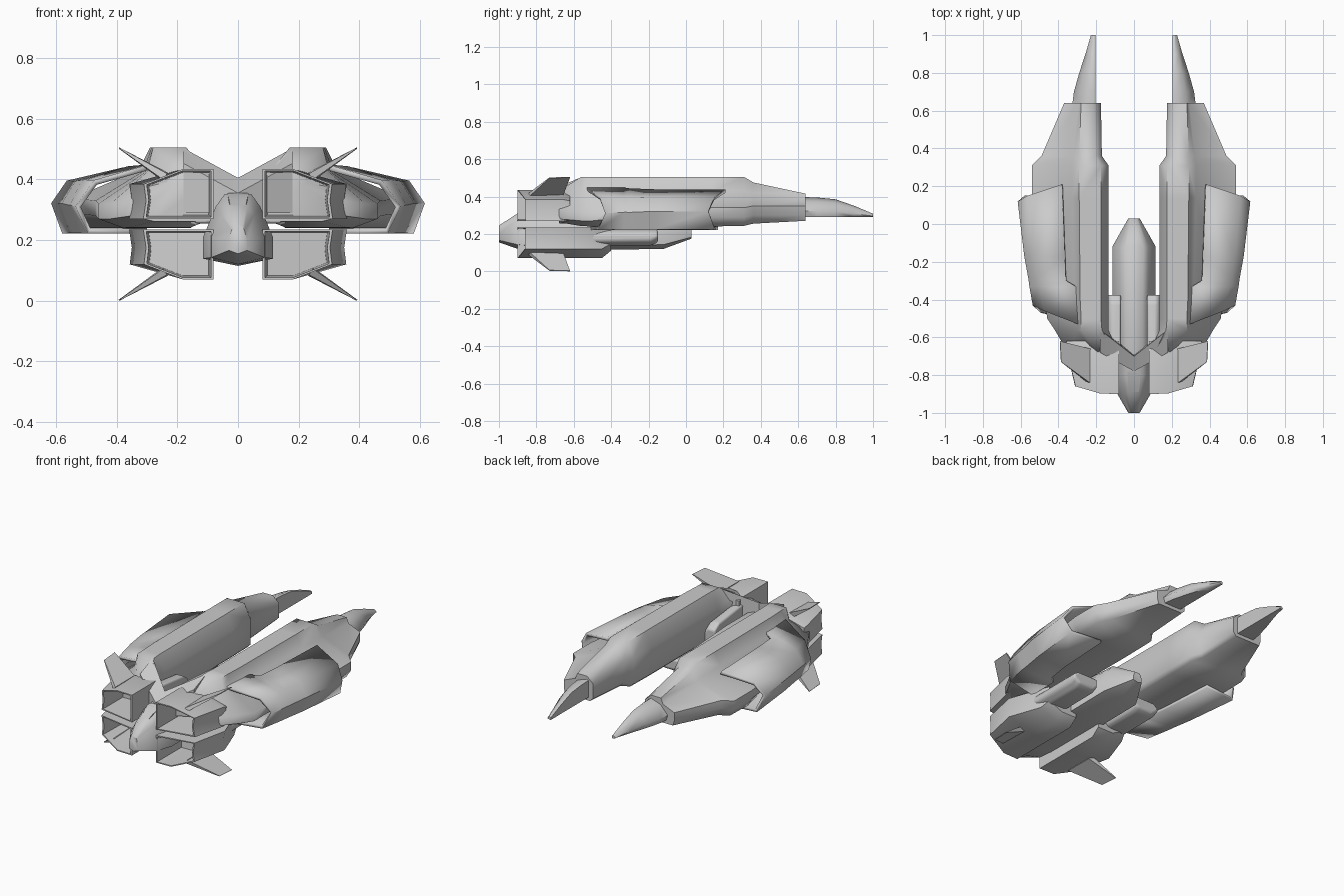
import bpy, bmesh
from mathutils import Vector

if "Cube" in bpy.data.objects:
    bpy.data.objects.remove(bpy.data.objects["Cube"])


def loft(name, rings, mirror=True, closed=True, angle=38, bevel=0, shell=0):
    """Skin a list of equal-length rings of 3D points."""
    bm = bmesh.new()
    vr = [[bm.verts.new(p) for p in r] for r in rings]
    n = len(vr[0])
    for a, b in zip(vr, vr[1:]):
        for i in range(n if closed else n - 1):
            j = (i + 1) % n
            bm.faces.new((a[i], a[j], b[j], b[i]))
    if closed:
        bm.faces.new(vr[0])
        bm.faces.new(vr[-1])
    bmesh.ops.recalc_face_normals(bm, faces=bm.faces)
    me = bpy.data.meshes.new(name)
    bm.to_mesh(me)
    bm.free()
    ob = bpy.data.objects.new(name, me)
    bpy.context.collection.objects.link(ob)
    if shell:
        m = ob.modifiers.new("Shell", 'SOLIDIFY')
        m.thickness, m.offset = shell, 0
    if bevel:
        m = ob.modifiers.new("Round", 'BEVEL')
        m.width, m.segments, m.angle_limit = bevel, 3, 0.45
    if mirror:
        m = ob.modifiers.new("Mirror", 'MIRROR')
        m.use_mirror_merge = False
    bpy.ops.object.select_all(action='DESELECT')
    ob.select_set(True)
    bpy.context.view_layer.objects.active = ob
    bpy.ops.object.shade_smooth_by_angle(angle=angle * 3.14159 / 180)
    return ob


def flip(rings):
    """Reflect upper parts to the lower half."""
    return [[(x, y, 0.505 - z) for x, y, z in r] for r in rings]


# Long side hulls: y, inner x, top inner x, top outer x, edge x, top z, inner z, edge z, bottom z
hull = [
    (0.64, .175, .215, .28, .37, .415, .38, .33, .27),
    (0.36, .17, .205, .29, .49, .475, .41, .33, .255),
    (0.31, .135, .175, .29, .54, .505, .42, .32, .243),
    (0.14, .135, .175, .29, .54, .505, .42, .32, .240),
    (-0.40, .135, .175, .285, .47, .505, .42, .31, .240),
    (-0.50, .135, .175, .28, .46, .505, .42, .30, .240),
    (-0.56, .135, .17, .28, .42, .505, .42, .30, .242),
    (-0.68, .085, .11, .19, .35, .43, .41, .31, .262)]
rings = []
for y, xi, xa, xb, xo, zt, zi, ze, zb in hull:
    drop = (zt - ze) * 0.4
    flat = .88 if y > 0 else .55
    rings.append([(xi, y, zb + .02), (xi, y, zi), (xa, y, zt), (xb, y, zt),
                  (xb + (xo - xb) * .15, y, zt - drop), (xo, y, ze + .02),
                  (xo, y, ze - .03), (xb + (xo - xb) * flat, y, zb), (xi + .02, y, zb)])
loft("side_hull", rings, angle=62)

# Pointed prong tips
tips = [(.62, .328, .397), (.70, .318, .395), (.80, .290, .385), (.90, .257, .35), (1.0, .228, .308)]
loft("prong_tip", [[(.205, y, .29), (.205, y, zt - .005), (.215, y, zt),
                    (.205 + (xo - .205) * .6, y, .29 + (zt - .29) * .8),
                    (xo, y, .29 + (zt - .29) * .3), (xo - .01, y, .29)]
                   for y, xo, zt in tips], angle=58)

# Open C-shaped outer cowls
cowl = [
    [(.38, .21, .43), (.56, .15, .388), (.607, .12, .32), (.575, .15, .23), (.38, .17, .23)],
    [(.365, -.17, .43), (.53, -.17, .388), (.572, -.17, .32), (.54, -.17, .23), (.36, -.17, .23)],
    [(.36, -.30, .435), (.51, -.29, .39), (.55, -.29, .315), (.52, -.29, .23), (.34, -.30, .23)],
    [(.30, -.335, .44), (.50, -.33, .39), (.545, -.33, .315), (.515, -.33, .23), (.30, -.33, .23)],
    [(.295, -.53, .44), (.47, -.46, .39), (.527, -.43, .31), (.49, -.47, .23), (.30, -.51, .23)]]
loft("outer_cowl", cowl, closed=False, shell=.018, angle=45)

# Hollow engine boxes, upper and lower
prof = [(.08, .27), (.08, .435), (.18, .435), (.31, .385), (.303, .33), (.312, .27)]


def wide(y, k=1.0, out=.047):
    return [(x + (out if x > .3 else 0), y, .27 + (z - .27) * k) for x, z in prof]


def rear(dy, s):
    return [(.19 + (x - .19) * s, -.9 + max(0, x - .17) * .29 + dy, .352 + (z - .352) * s)
            for x, z in prof]


nozzle = [rear(0, 1), rear(0, .92), rear(.22, .85)]
loft("upper_engine", [wide(-.62, .93), wide(-.66)] + nozzle, angle=45)
loft("lower_engine", flip([wide(-.40, .75, -.04), wide(-.45, 1, -.02), wide(-.64)] + nozzle), angle=45)

# Splayed tail fins
fin = [(.24, -.84, .409), (.385, -.73, .502), (.391, -.62, .505), (.24, -.66, .409)]
thick = [.012, .004, .004, .016]
n = Vector((-.53, 0, .85))
fin_rings = [[tuple(Vector(p) + n * t * s) if not (s > 0 and i in (1, 2)) else p
              for i, (p, t) in enumerate(zip(fin, thick))] for s in (-1, 1)]
loft("upper_fin", fin_rings)
loft("lower_fin", flip(fin_rings))

# Central fuselage: y, half width, top half width, top z, waist z, bottom z
body = [(-1.0, .03, .015, .245, .20, .155), (-.90, .088, .03, .31, .21, .12),
        (-.80, .115, .045, .35, .21, .115), (-.45, .115, .045, .35, .21, .115),
        (-.12, .115, .05, .325, .21, .12), (.03, .03, .015, .235, .205, .175)]
loft("fuselage", [[(0, y, zb), (w, y, zb + (zw - zb) * .25), (w, y, zw),
                   (wt + (w - wt) * .4, y, zw + (zt - zw) * .72), (wt, y, zt),
                   (-wt, y, zt), (-wt - (w - wt) * .4, y, zw + (zt - zw) * .72),
                   (-w, y, zw), (-w, y, zb + (zw - zb) * .25)]
                  for y, w, wt, zt, zw, zb in body], mirror=False, angle=60)

# Small dorsal ridge at the tail
loft("tail_ridge", [[(-w, y, .2), (-w, y, z), (w, y, z), (w, y, .2)]
                    for y, w, z in [(-.78, .035, .355), (-.86, .03, .333), (-.99, .012, .25)]],
     mirror=False)

# V-shaped bridge joining the hulls
loft("bridge", [[(x, y0, .29), (x, y0, z - .05), (x, y1, z), (x, y1 + .01, .29)]
                for x, y0, y1, z in [(-.18, -.68, -.56, .503), (0, -.78, -.70, .405),
                                     (.18, -.68, -.56, .503)]], mirror=False)

# Blocks between fuselage and hulls
loft("root_block", [[(.07, y, .255), (.07, y, zt), (.12, y, zt), (.145, y, zt - .03), (.145, y, .255)]
                    for y, zt in [(-.375, .34), (-.42, .37), (-.68, .40)]], bevel=.01)

# Lower side nacelles
loft("lower_nacelle", [[(.135, y, z0 + .015), (.135, y, .222), (.27, y, .222), (.30, y, .20),
                        (.30, y, z0 + .025), (.26, y, z0), (.16, y, z0)]
                       for y, z0 in [(-.15, .155), (-.19, .138), (-.53, .135)]], bevel=.012)
